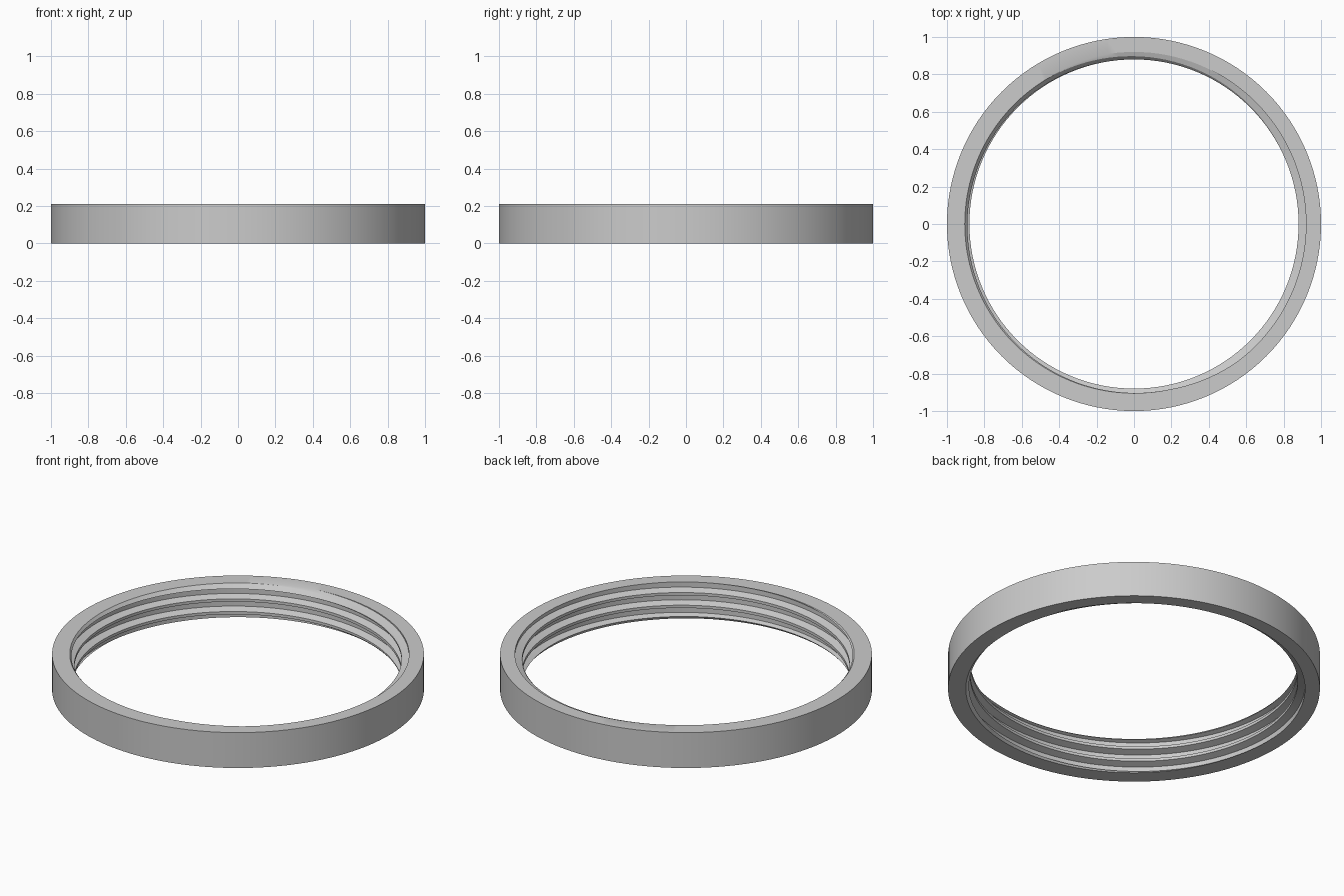
import bpy, bmesh, math

cube = bpy.data.objects.get("Cube")
if cube:
    bpy.data.objects.remove(cube)

SEGMENTS = 128
HEIGHT, PITCH = 0.21, 0.075
OUTER, ROOT, CREST, MOUTH = 1.0, 0.92, 0.88, 0.905
START = math.radians(98)            # where the thread runs out at the top
# one thread turn, going up: (share of pitch, radius)
THREAD = [(0.0, ROOT), (0.42, ROOT), (0.60, CREST), (0.82, CREST)]


def polar(r, a, z):
    return (r * math.cos(a), r * math.sin(a), z)


def wall_points(angle):
    """Thread outline at one angle, cut off at the bottom and top faces."""
    base = HEIGHT + PITCH * (angle - START) / math.tau
    pts = [(base + PITCH * (k + s), r) for k in range(-6, 3) for s, r in THREAD]
    out = []
    for z, r in pts:
        zc = min(max(z, 0.0), HEIGHT)
        if zc != z:
            for (z0, r0), (z1, r1) in zip(pts, pts[1:]):
                if z0 <= zc <= z1:
                    r = r0 + (r1 - r0) * (zc - z0) / (z1 - z0)
                    break
        out.append(polar(r, angle, zc))
    return out


def make_object(name, columns):
    """Skin closed outlines placed around the axis."""
    bm = bmesh.new()
    cols = [[bm.verts.new(p) for p in c] for c in columns]
    for a, b in zip(cols, cols[1:]):
        for i in range(len(a)):
            j = (i + 1) % len(a)
            bm.faces.new((a[i], b[i], b[j], a[j]))
    bmesh.ops.remove_doubles(bm, verts=bm.verts, dist=1e-5)
    bmesh.ops.recalc_face_normals(bm, faces=bm.faces)
    mesh = bpy.data.meshes.new(name)
    bm.to_mesh(mesh)
    bm.free()
    obj = bpy.data.objects.new(name, mesh)
    bpy.context.collection.objects.link(obj)
    return obj


angles = [math.tau * i / SEGMENTS for i in range(SEGMENTS + 1)]

# Ring with the helical inner thread
ring = make_object("threaded_ring", [
    wall_points(a) + [polar(OUTER, a, HEIGHT), polar(OUTER, a, 0)] for a in angles])

# Chamfers at both mouths trim the thread ends
def chamfer_cutter(name, z_face, direction):
    slope = (MOUTH - CREST) / 0.03
    outline = [(MOUTH + slope * 0.01, 0.01), (MOUTH - slope * 0.05, -0.05),
               (0.8, -0.05), (0.8, 0.01)]
    return make_object(name, [[polar(r, a, z_face + direction * z) for r, z in outline]
                              for a in angles])


bpy.context.view_layer.objects.active = ring
for name, z, d in (("top_cutter", HEIGHT, 1), ("bottom_cutter", 0, -1)):
    cutter = chamfer_cutter(name, z, d)
    cutter.hide_render = True
    mod = ring.modifiers.new(name, "BOOLEAN")
    mod.operation, mod.solver, mod.object = "DIFFERENCE", "EXACT", cutter
    bpy.ops.object.modifier_apply(modifier=name)
    bpy.data.objects.remove(cutter)

# Grey finish
grey = bpy.data.materials.new("grey_metal")
grey.use_nodes = True
colour = (0.6, 0.6, 0.6, 1)
grey.diffuse_color = colour
grey.node_tree.nodes["Principled BSDF"].inputs["Base Color"].default_value = colour
ring.data.materials.clear()
ring.data.materials.append(grey)

bpy.ops.object.select_all(action="DESELECT")
ring.select_set(True)
bpy.ops.object.shade_smooth_by_angle(angle=math.radians(25))
